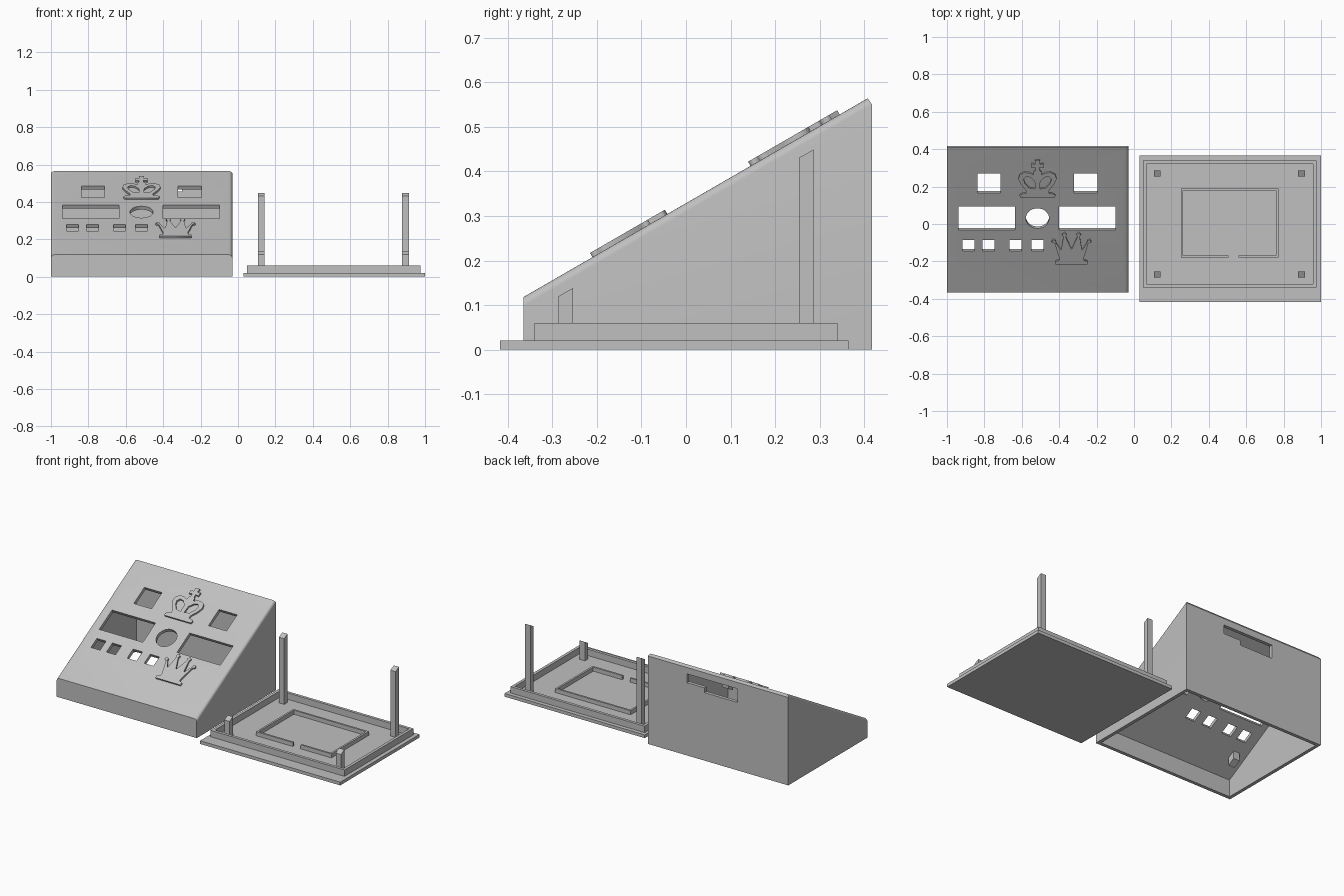
import bpy, bmesh, math
from mathutils import Matrix

cube = bpy.data.objects.get("Cube")
if cube:
    bpy.data.objects.remove(cube, do_unlink=True)

grey = bpy.data.materials.new("plain grey")
grey.use_nodes = True
COLOUR = (0.53, 0.53, 0.53, 1)
grey.diffuse_color = COLOUR
grey.node_tree.nodes["Principled BSDF"].inputs["Base Color"].default_value = COLOUR

TILT = math.radians(30)
FRONT, FRONT_TOP, WALL = -0.365, 0.118, 0.021
LEFT, RIGHT, BACK = -1.0, -0.03, 0.418
PANEL = Matrix.Translation((0, FRONT, FRONT_TOP)) @ Matrix.Rotation(TILT, 4, 'X')


def slope(y):
    return FRONT_TOP + (y - FRONT) * math.tan(TILT)


def along(y):
    return (y - FRONT) / math.cos(TILT)


def finish(name, bm):
    bmesh.ops.recalc_face_normals(bm, faces=bm.faces)
    mesh = bpy.data.meshes.new(name)
    bm.to_mesh(mesh)
    bm.free()
    mesh.materials.append(grey)
    ob = bpy.data.objects.new(name, mesh)
    bpy.context.collection.objects.link(ob)
    return ob


def prism_mesh(profile, x0, x1):
    """Side profile of (y, z) points drawn out along x."""
    bm = bmesh.new()
    face = bm.faces.new([bm.verts.new((x0, y, z)) for y, z in profile])
    out = bmesh.ops.extrude_face_region(bm, geom=[face])["geom"]
    moved = [v for v in out if isinstance(v, bmesh.types.BMVert)]
    bmesh.ops.translate(bm, verts=moved, vec=(x1 - x0, 0, 0))
    return bm


def prism(name, profile, x0, x1):
    return finish(name, prism_mesh(profile, x0, x1))


def add_box(bm, x0, x1, y0, y1, z0, z1):
    place = Matrix.Translation(((x0 + x1) / 2, (y0 + y1) / 2, (z0 + z1) / 2))
    size = Matrix.Diagonal((x1 - x0, y1 - y0, z1 - z0, 1))
    bmesh.ops.create_cube(bm, size=1, matrix=place @ size)


def boxes(name, rects, z0, z1):
    bm = bmesh.new()
    for r in rects:
        add_box(bm, *r, z0, z1)
    return finish(name, bm)


def activate(ob):
    bpy.ops.object.select_all(action='DESELECT')
    ob.select_set(True)
    bpy.context.view_layer.objects.active = ob


def cut(target, cutter):
    mod = target.modifiers.new("cut", 'BOOLEAN')
    mod.operation = 'DIFFERENCE'
    mod.solver = 'EXACT'
    mod.object = cutter
    activate(target)
    bpy.ops.object.modifier_apply(modifier=mod.name)
    bpy.data.objects.remove(cutter, do_unlink=True)


# Sloped case with rounded side edges
bm = prism_mesh([(FRONT, 0), (FRONT, FRONT_TOP), (0.408, slope(0.408)),
                 (BACK, 0.55), (BACK, 0)], LEFT, RIGHT)
rims = [e for e in bm.edges
        if abs(e.verts[0].co.y - e.verts[1].co.y) > 0.5
        and min(v.co.z for v in e.verts) > 0.05]
bmesh.ops.bevel(bm, geom=rims, offset=0.018, segments=5, profile=0.5, affect='EDGES')
case = finish("sloped_case", bm)

# Hollow inside, open underneath
drop = WALL / math.cos(TILT)
y0, y1 = FRONT + WALL, BACK - WALL
cut(case, prism("hollow", [(y0, -0.1), (y0, slope(y0) - drop),
                           (y1, slope(y1) - drop), (y1, -0.1)],
                LEFT + WALL, RIGHT - WALL))

# Openings through the panel: x range, y range
SQUARE, WIDE, SMALL = (0.165, 0.27), (-0.032, 0.094), (-0.144, -0.085)
openings = [(-0.837, -0.714, SQUARE), (-0.32, -0.195, SQUARE),
            (-0.938, -0.636, WIDE), (-0.4, -0.1, WIDE)]
openings += [(x, x + 0.064, SMALL) for x in (-0.917, -0.81, -0.666, -0.548)]
for xa, xb, (ya, yb) in openings:
    hole = boxes("opening", [(xa, xb, along(ya), along(yb))], -0.05, 0.05)
    hole.data.transform(PANEL)
    cut(case, hole)

# Round opening
bm = bmesh.new()
bmesh.ops.create_cone(bm, cap_ends=True, segments=48, radius1=0.062, radius2=0.062,
                      depth=0.1, matrix=PANEL @ Matrix.Translation((-0.516, along(0.03), 0)))
cut(case, finish("round_opening", bm))

# Stepped slot in the back wall
for xa, xb, za in ((-0.648, -0.42, 0.425), (-0.43, -0.3, 0.455)):
    cut(case, boxes("slot", [(xa, xb, BACK - 0.06, BACK + 0.05)], za, 0.51))


# Raised crown emblems on the panel
def emblem(name, x, y, half, half_hole=None):
    curve = bpy.data.curves.new(name, 'CURVE')
    curve.dimensions = '2D'
    curve.fill_mode = 'BOTH'
    curve.extrude = 0.008
    loops = [half + [(-u, v) for u, v in reversed(half) if u > 0]]
    if half_hole:
        loops += [half_hole, [(-u, v) for u, v in half_hole]]
    for loop in loops:
        spline = curve.splines.new('POLY')
        spline.points.add(len(loop) - 1)
        for p, (u, v) in zip(spline.points, loop):
            p.co = (u, v, 0, 1)
        spline.use_cyclic_u = True
    curve.materials.append(grey)
    ob = bpy.data.objects.new(name, curve)
    ob.matrix_world = PANEL @ Matrix.Translation((x, along(y), 0.003))
    bpy.context.collection.objects.link(ob)
    activate(ob)
    bpy.ops.object.convert(target='MESH')


emblem("cross_crown_emblem", -0.516, 0.145,
       [(0.09, 0), (0.096, 0.014), (0.085, 0.024), (0.062, 0.028), (0.062, 0.045),
        (0.09, 0.085), (0.102, 0.115), (0.095, 0.142), (0.07, 0.156), (0.045, 0.154),
        (0.022, 0.142), (0.02, 0.16), (0.012, 0.17), (0.012, 0.188), (0.032, 0.184),
        (0.032, 0.21), (0.012, 0.206), (0.014, 0.231)],
       [(0.012, 0.055), (0.045, 0.06), (0.068, 0.09), (0.075, 0.115),
        (0.06, 0.132), (0.036, 0.126), (0.015, 0.1)])
emblem("pointed_crown_emblem", -0.334, -0.21,
       [(0.086, 0), (0.086, 0.018), (0.066, 0.024), (0.066, 0.04), (0.09, 0.128),
        (0.106, 0.136), (0.1, 0.15), (0.086, 0.147), (0.082, 0.13), (0.056, 0.085),
        (0.044, 0.168), (0.05, 0.182), (0.038, 0.194), (0.026, 0.182),
        (0.031, 0.168), (0, 0.09)])

# Base plate with its raised lip
boxes("base_plate", [(0.03, 1, -0.418, 0.365)], 0, 0.02)


def ring(xa, xb, ya, yb, t):
    return [(xa, xb, yb - t, yb), (xa, xa + t, ya + t, yb - t),
            (xb - t, xb, ya + t, yb - t), (xa, xb, ya, ya + t)]


boxes("base_lip", ring(0.048, 0.975, -0.34, 0.34, 0.018), 0.02, 0.06)

# Board frame with a gap at the front
frame = ring(0.25, 0.772, -0.18, 0.19, 0.012)
xa, xb, ya, yb = frame.pop()
frame += [(xa, 0.505, ya, yb), (0.56, xb, ya, yb)]
boxes("board_frame", frame, 0.02, 0.045)

# Posts with sloped tops, and the stubs under the panel that meet them
for side, x in (("right", 0.124), ("left", 0.895)):
    for end, y, top in (("front", -0.27, 0.129), ("back", 0.27, 0.44)):
        a, b = y - 0.016, y + 0.016
        prism(f"{end}_{side}_post", [(a, 0.02), (a, top - 0.009), (b, top + 0.009), (b, 0.02)],
              x - 0.018, x + 0.018)
        a, b = y + 0.053 - 0.022, y + 0.053 + 0.022
        prism(f"{end}_{side}_stub", [(a, slope(a) - 0.072), (a, slope(a) - 0.015),
                                     (b, slope(b) - 0.015), (b, slope(b) - 0.072)],
              x - 1.03 - 0.022, x - 1.03 + 0.022)

# Smooth only the rounded edges
activate(case)
bpy.ops.object.shade_smooth_by_angle(angle=math.radians(30))
